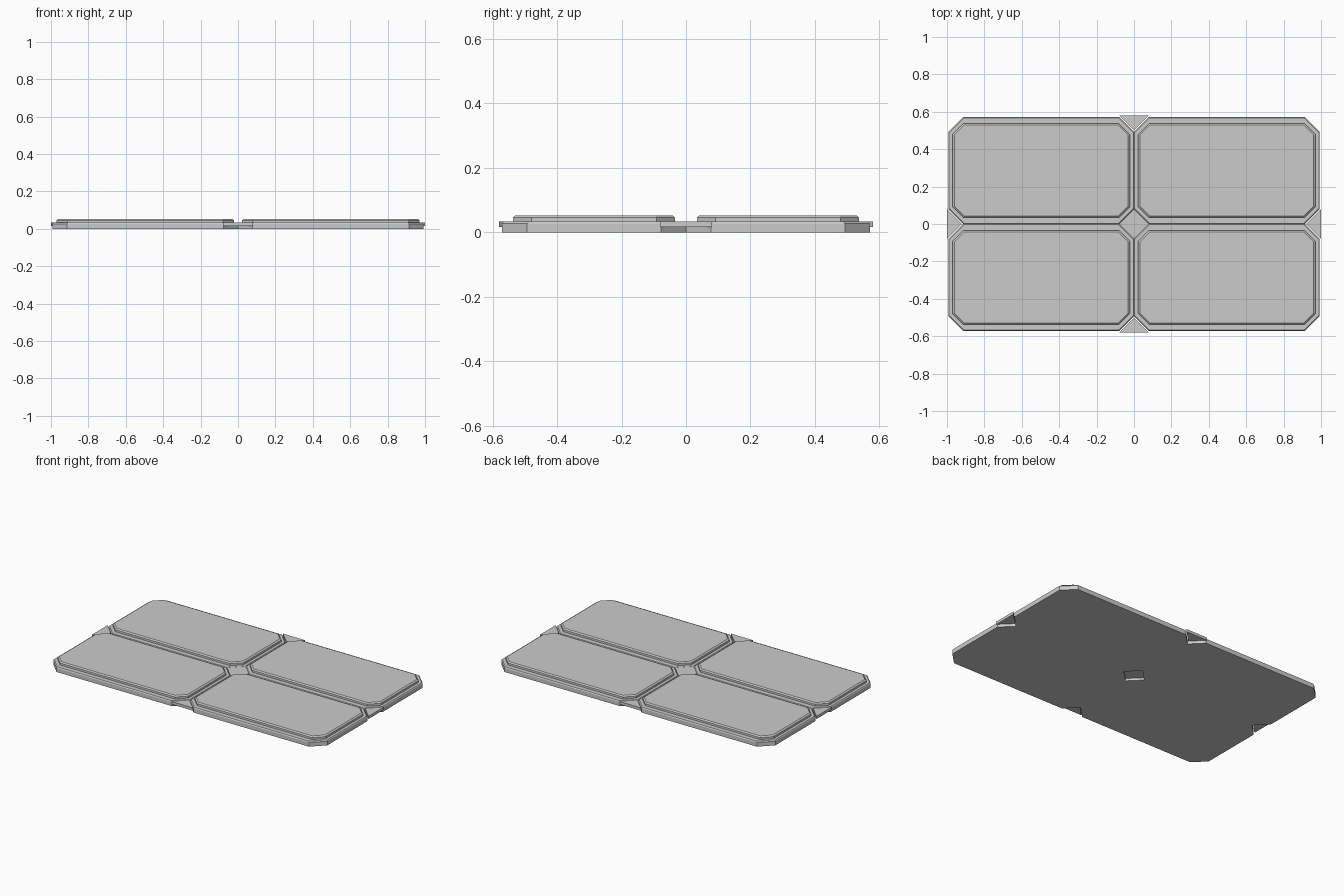
import bpy, bmesh

if "Cube" in bpy.data.objects:
    bpy.data.objects.remove(bpy.data.objects["Cube"])

def make(name, rings):
    """Skin stacked rings of equal point count, capped at both ends."""
    bm = bmesh.new()
    loops = [[bm.verts.new(p) for p in r] for r in rings]
    for a, b in zip(loops, loops[1:]):
        for i in range(len(a)):
            j = (i + 1) % len(a)
            bm.faces.new((a[i], a[j], b[j], b[i]))
    bm.faces.new(loops[0])
    bm.faces.new(loops[-1])
    bmesh.ops.recalc_face_normals(bm, faces=bm.faces)
    me = bpy.data.meshes.new(name)
    bm.to_mesh(me)
    bm.free()
    ob = bpy.data.objects.new(name, me)
    bpy.context.collection.objects.link(ob)
    return ob

def octagon(cx, cy, hx, hy, c, z):
    """Rectangle with cut corners, counter-clockwise."""
    pts = [(hx, c - hy), (hx, hy - c), (hx - c, hy), (c - hx, hy),
           (-hx, hy - c), (-hx, c - hy), (c - hx, -hy), (hx - c, -hy)]
    return [(cx + x, cy + y, z) for x, y in pts]

W, D, CUT = 0.992, 0.571, 0.078

# Four stepped panels: (x inset, y inset, corner cut, height)
profile = [(0, 0, CUT, 0), (0, 0, CUT, 0.027), (0.004, 0.004, CUT, 0.033),
           (0.022, 0.034, 0.058, 0.033), (0.022, 0.034, 0.058, 0.046),
           (0.031, 0.042, 0.053, 0.053)]
for sx, xn in ((-1, "left"), (1, "right")):
    for sy, yn in ((-1, "front"), (1, "back")):
        make(f"panel_{yn}_{xn}",
             [octagon(sx * W / 2, sy * D / 2, W / 2 - ix, D / 2 - iy, c, z)
              for ix, iy, c, z in profile])

# Connector plates: full diamond in the middle, half diamonds at the edges
def connector(name, pts):
    make(name, [[(x, y, z) for x, y in pts] for z in (0.016, 0.034)])

R = 0.08
connector("center_connector", [(R, 0), (0, R), (-R, 0), (0, -R)])
for s, xn, yn in ((-1, "left", "front"), (1, "right", "back")):
    connector(f"{xn}_connector", [(s, -R), (s, R), (s * (1 - R), 0)])
    connector(f"{yn}_connector", [(R, s * 0.58), (-R, s * 0.58), (0, s * (0.58 - R))])
